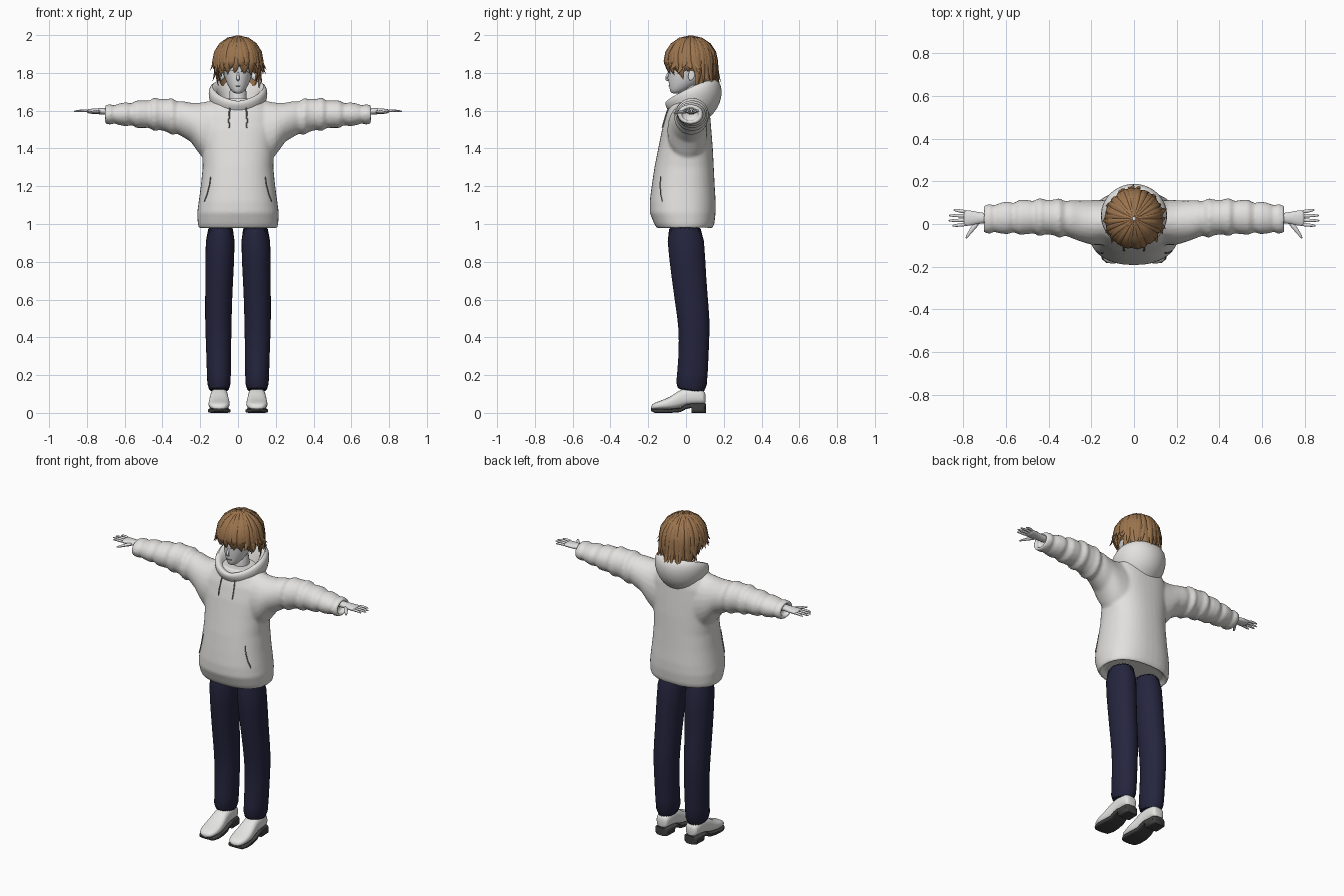
import bpy, bmesh, math, random
from mathutils import Vector

random.seed(4)
cube = bpy.data.objects.get("Cube")
if cube:
    bpy.data.objects.remove(cube, do_unlink=True)


def material(name, r, g, b):
    m = bpy.data.materials.new(name)
    m.use_nodes = True
    m.diffuse_color = (r, g, b, 1)
    node = next(n for n in m.node_tree.nodes if n.type == 'BSDF_PRINCIPLED')
    node.inputs["Base Color"].default_value = (r, g, b, 1)
    return m


CLOTH = material("pale cloth", .76, .75, .73)
SKIN = material("pale skin", .74, .74, .74)
LEATHER = material("white leather", .78, .78, .77)
NAVY = material("navy fabric", .018, .018, .048)
BROWN = material("brown hair", .33, .175, .075)
DARK = material("dark rubber", .05, .05, .05)
SEAM = material("grey seam", .2, .2, .2)


def ring(c, u, v, n=24, p=1.0):
    """Superellipse of points round c, spanned by the half axes u and v."""
    c, u, v = Vector(c), Vector(u), Vector(v)
    pts = []
    for i in range(n):
        a = math.tau * i / n
        x, y = math.cos(a), math.sin(a)
        pts.append(c + u * math.copysign(abs(x) ** p, x) + v * math.copysign(abs(y) ** p, y))
    return pts


def loft(bm, rings, caps=True, closed=True):
    rows = [[bm.verts.new(p) for p in r] for r in rings]
    n = len(rows[0])
    for a, b in zip(rows, rows[1:]):
        for i in range(n if closed else n - 1):
            j = (i + 1) % n
            bm.faces.new((a[i], a[j], b[j], b[i]))
    if caps:
        bm.faces.new(rows[0][::-1])
        bm.faces.new(rows[-1])


def sweep(bm, pts, widths, side, flat=1.0, n=8):
    """Tapered strand along pts; side gives the width direction."""
    pts, rings = [Vector(p) for p in pts], []
    for i, (p, w) in enumerate(zip(pts, widths)):
        d = (pts[min(i + 1, len(pts) - 1)] - pts[max(i - 1, 0)]).normalized()
        s = Vector(side)
        s = (s - d * s.dot(d)).normalized()
        rings.append(ring(p, s * w, s.cross(d) * w * flat, n))
    loft(bm, rings)


def finish(name, bm, mat, subdiv=0, mirror=False, angle=50):
    bmesh.ops.recalc_face_normals(bm, faces=bm.faces)
    me = bpy.data.meshes.new(name)
    bm.to_mesh(me)
    bm.free()
    me.materials.append(mat)
    me.shade_smooth()
    me.set_sharp_from_angle(angle=math.radians(angle))
    ob = bpy.data.objects.new(name, me)
    bpy.context.collection.objects.link(ob)
    if mirror:
        ob.modifiers.new("mirror", 'MIRROR').use_mirror_merge = False
    if subdiv:
        s = ob.modifiers.new("subdivide", 'SUBSURF')
        s.levels = s.render_levels = subdiv
    return ob


def lerp_rows(table, t):
    for a, b in zip(table, table[1:]):
        if t <= b[0]:
            k = max(0, (t - a[0]) / (b[0] - a[0]))
            return [p + (q - p) * k for p, q in zip(a[1:], b[1:])]
    return list(table[-1][1:])


def level(z, hx, yf, yb, n=24, p=1.0, x=0, tilt=0):
    """Horizontal section from front yf to back yb."""
    return ring((x, (yf + yb) / 2, z), (hx, 0, 0), (0, (yb - yf) / 2, tilt), n, p)


# Hoodie body and sleeves, fused into one skin
TORSO = [(.972, .205, -.15, .138), (1.0, .213, -.168, .15), (1.06, .216, -.192, .157),
         (1.12, .208, -.192, .157), (1.2, .197, -.182, .152), (1.3, .187, -.167, .147),
         (1.4, .19, -.147, .142), (1.5, .2, -.127, .134), (1.58, .195, -.105, .127),
         (1.63, .16, -.085, .12), (1.665, .11, -.065, .11)]
SLEEVE = [(.08, 1.25, 1.665, -.1, .115), (.2, 1.365, 1.642, -.098, .112), (.25, 1.435, 1.642, -.082, .11),
          (.3, 1.465, 1.652, -.064, .112), (.4, 1.492, 1.667, -.052, .117), (.5, 1.508, 1.655, -.048, .113),
          (.6, 1.522, 1.64, -.044, .102), (.7, 1.53, 1.63, -.043, .088)]
bm = bmesh.new()
loft(bm, [level(1.0, .18, -.13, .12, 40, .85)] + [level(*t, 40, .85) for t in TORSO])
for s in (1, -1):
    rings = []
    for i in range(45):
        x = .08 + i * .0142
        zb, zt, yf, yb = lerp_rows(SLEEVE, x)
        fold = .005 * math.sin(x * 75) + .003 * math.sin(x * 131) if .3 < x < .69 else 0
        rings.append(ring((s * x, (yf + yb) / 2, (zb + zt) / 2),
                          (0, (yb - yf) / 2 + fold, 0), (0, 0, (zt - zb) / 2 + fold)))
    rings += [ring((s * x, .022, 1.58), (0, .045, 0), (0, 0, .034)) for x in (.705, .675)]
    loft(bm, rings)
hoodie = finish("hoodie", bm, CLOTH)
remesh = hoodie.modifiers.new("fuse", 'REMESH')
remesh.mode, remesh.voxel_size, remesh.use_smooth_shade = 'VOXEL', .009, True
soft = hoodie.modifiers.new("soften", 'SMOOTH')
soft.factor, soft.iterations = .5, 5

# Hood lying open behind the neck: half width, front y/z, back y/z, side lift
HOOD = [(.115, -.095, 1.6, .125, 1.565, 0), (.14, -.108, 1.622, .17, 1.61, 0),
        (.157, -.112, 1.637, .193, 1.68, .01), (.157, -.108, 1.648, .188, 1.74, .02),
        (.138, -.092, 1.652, .158, 1.77, .025), (.11, -.068, 1.638, .128, 1.745, .02),
        (.085, -.045, 1.61, .095, 1.66, 0)]
bm, rings = bmesh.new(), []
for hx, yf, zf, yb, zb, lift in HOOD:
    r = level((zf + zb) / 2, hx, yf, yb, 28, 1.0, 0, (zb - zf) / 2)
    for p in r:
        p.z += lift * abs(p.x) / hx
    rings.append(r)
loft(bm, rings, caps=False)
finish("hood", bm, CLOTH, subdiv=1, angle=80)


def chest_y(x, z):
    hx, yf, yb = lerp_rows(TORSO, z)
    c = min(1, abs(x) / hx) ** (1 / .85)
    return (yf + yb) / 2 - (yb - yf) / 2 * math.sqrt(1 - c * c) ** .85


# Drawstrings and pocket openings
bm = bmesh.new()
for path, w in (([(.04, 1.63), (.046, 1.59), (.048, 1.55), (.047, 1.51)], .004),
                ([(.145, 1.25), (.15, 1.21), (.163, 1.16), (.178, 1.12)], .003)):
    sweep(bm, [(x, chest_y(x, z) - .003, z) for x, z in path], [w] * 4, (1, 0, 0), 1, 6)
finish("drawstrings_and_pockets", bm, SEAM, mirror=True)

# Trouser legs: z, inner x, outer x, front y, back y
LEG = [(.1, .036, .165, -.065, .11), (.2, .038, .164, -.045, .115), (.4, .035, .172, -.036, .125),
       (.5, .033, .175, -.046, .126), (.62, .03, .174, -.064, .115), (.8, .02, .174, -.088, .102),
       (1.03, .01, .172, -.115, .095)]
bm = bmesh.new()
loft(bm, [level(z, (b - a) / 2, yf, yb, 24, 1.0, (a + b) / 2, -.018 if z < .15 else 0)
          for z, a, b, yf, yb in LEG])
finish("trouser_legs", bm, NAVY, subdiv=1, mirror=True)

# Shoes and heeled soles, sections along y: half width, bottom, top
UPPER = [(-.186, .02, .02, .036), (-.172, .045, .018, .053), (-.13, .058, .018, .066),
         (-.08, .056, .018, .086), (-.04, .05, .022, .118), (.0, .046, .04, .135),
         (.06, .045, .045, .135), (.095, .04, .045, .12), (.104, .025, .05, .1)]
SOLE = [(-.184, .028, .01, .022), (-.165, .05, 0, .022), (-.13, .06, 0, .022), (-.08, .058, 0, .022),
        (-.03, .051, .004, .027), (.0, .048, .02, .045), (.028, .047, .026, .05),
        (.03, .047, 0, .05), (.095, .044, 0, .05), (.105, .03, 0, .05)]
for name, rows, mat, p, sub in (("shoes", UPPER, LEATHER, .75, 1), ("soles", SOLE, DARK, .4, 0)):
    bm = bmesh.new()
    loft(bm, [ring((.1, y, (a + b) / 2), (hx, 0, 0), (0, 0, (b - a) / 2), 20, p) for y, hx, a, b in rows])
    finish(name, bm, mat, sub, mirror=True)

# Hands with spread fingers
bm = bmesh.new()
loft(bm, [ring((x, .028, 1.597), (0, ry, 0), (0, 0, rz), 12) for x, ry, rz in
          ((.66, .026, .022), (.71, .024, .018), (.75, .034, .016), (.79, .04, .013), (.8, .036, .009))])
for y0, x1, y1 in ((-.002, .852, -.008), (.018, .87, .016), (.038, .868, .04), (.057, .848, .066)):
    sweep(bm, [(.785, y0, 1.597), (.82, (y0 + y1) / 2, 1.601), (x1 - .006, y1, 1.597), (x1, y1, 1.596)],
          (.0095, .009, .006, .002), (0, 1, 0), .85)
sweep(bm, [(.73, .01, 1.595), (.76, -.025, 1.593), (.784, -.06, 1.589), (.788, -.068, 1.588)],
      (.015, .011, .007, .002), (1, 1, 0), .8)
finish("hands", bm, SKIN, subdiv=1, mirror=True)

# Head, nose, neck and ears
FACE = [(1.69, .016, -.075, -.035), (1.703, .034, -.085, 0), (1.73, .053, -.09, .05), (1.77, .07, -.095, .1),
        (1.82, .081, -.097, .13), (1.87, .088, -.094, .14), (1.93, .072, -.065, .12)]
bm = bmesh.new()
loft(bm, [level(*f) for f in FACE])
loft(bm, [level(z, .047, -.02, .08) for z in (1.56, 1.64, 1.76)])
sweep(bm, [(0, -.088, 1.81), (0, -.1, 1.785), (0, -.107, 1.767), (0, -.09, 1.757)],
      (.004, .008, .009, .007), (1, 0, 0))
for s in (1, -1):
    loft(bm, [ring((s * x, .03, 1.79), (0, .02 * k, 0), (0, .006 * k, .034 * k), 12)
              for x, k in ((.066, .5), (.084, .9), (.094, 1), (.096, .6))])
finish("head", bm, SKIN, subdiv=1)


def face_y(x, z):
    hx, yf, yb = lerp_rows(FACE, z)
    return (yf + yb) / 2 - (yb - yf) / 2 * math.sqrt(1 - (x / hx) ** 2)


# Lash lines and mouth
bm = bmesh.new()
for path in ([(.016, 1.806), (.03, 1.812), (.044, 1.811), (.056, 1.803)], [(0, 1.731), (.008, 1.731), (.015, 1.732)]):
    sweep(bm, [(x, face_y(x, z) - .0005, z) for x, z in path], [.0022] * 4, (0, 0, 1), 1, 6)
finish("lash_lines_and_mouth", bm, SEAM, mirror=True)


# Hair: a fitted cap covered with tapered locks that fall from the crown
def hair_end(az):
    """Lowest hair height for an angle measured from the front."""
    a = abs(math.degrees(math.atan2(math.sin(az), math.cos(az))))
    return lerp_rows([(0, 1.805), (35, 1.795), (60, 1.77), (80, 1.79), (100, 1.785), (115, 1.71), (180, 1.69)], a)[0]


def hair_point(az, t, end, scale, flare=0.0):
    if t < .5:
        th = .06 + (math.pi / 2 - .06) * t * 2
        r, z = math.sin(th), 1.862 + .13 * scale * math.cos(th)
    else:
        u = t * 2 - 1
        r, z = 1 + (flare - .17) * u * u, 1.862 - u * (1.862 - end)
    return Vector((.127 * scale * r * math.sin(az), .025 - .135 * scale * r * math.cos(az), z))


bm = bmesh.new()
loft(bm, [[hair_point(math.tau * i / 48, k / 12, hair_end(math.tau * i / 48) + .025, .97) for i in range(48)]
          for k in range(13)], caps=False)
finish("hair_cap", bm, BROWN)

TAPER = (.2, .5, .75, .95, 1, 1, .85, .55, .03)
bm = bmesh.new()
for layer, count, w in ((.985, 34, .017), (1.02, 30, .015), (1.04, 18, .012)):
    for i in range(count):
        az = math.tau * (i + random.uniform(-.3, .3)) / count
        end = hair_end(az) + random.uniform(-.015, .02) + (layer - .985) * .6
        flare = random.uniform(-.03, .1) + (random.uniform(.1, .32) if layer > 1 else 0)
        if math.cos(az) > .6:
            flare *= .4
        curl = random.uniform(-.22, .22)
        pts = [hair_point(az + curl * (k / 8) ** 2, k / 8, end, layer, flare) for k in range(9)]
        sweep(bm, pts, [w * q for q in TAPER], (math.cos(az), math.sin(az), 0), .4, 6)
finish("hair_locks", bm, BROWN, angle=70)
